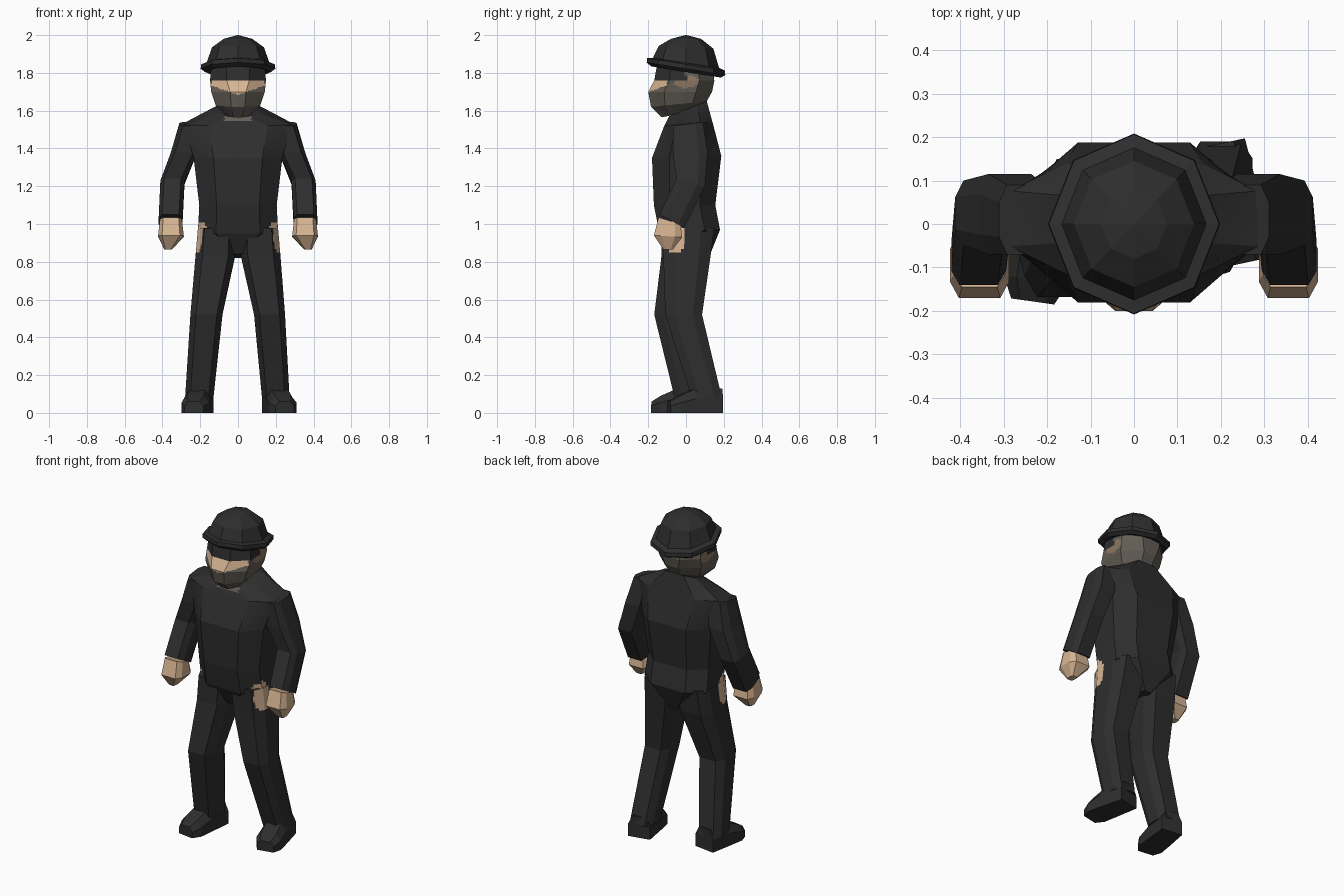
import bpy, bmesh, math
from mathutils import Matrix, Vector

if "Cube" in bpy.data.objects:
    bpy.data.objects.remove(bpy.data.objects["Cube"])


def material(name, rgb):
    m = bpy.data.materials.new(name)
    m.diffuse_color = (*rgb, 1)
    m.use_nodes = True
    m.node_tree.nodes["Principled BSDF"].inputs["Base Color"].default_value = m.diffuse_color
    return m


MATS = [material("black_cloth", (0.027, 0.027, 0.027)),
        material("skin", (0.68, 0.46, 0.29)),
        material("mask_grey", (0.125, 0.112, 0.092)),
        material("shaded_skin", (0.27, 0.19, 0.125))]
BLACK, SKIN, MASK, TAN = range(4)


def ring(zf, zb, cx, w, yf, yb, flat=0.55, cut=0.25):
    """Eight-sided cross-section; height runs from zf (front) to zb (back)."""
    d = yb - yf
    f = w * flat
    pts = [(-f, yf), (f, yf), (w, yf + cut * d), (w, yb - cut * d),
           (f, yb), (-f, yb), (-w, yb - cut * d), (-w, yf + cut * d)]
    return [Vector((cx + x, y, zf + (zb - zf) * (y - yf) / d)) for x, y in pts]


def loft(name, rings, mat=BLACK, rule=None, cuts=0, matrix=None):
    """Skin a list of rings, cap the ends, colour faces by an optional rule."""
    bm = bmesh.new()
    loops = [[bm.verts.new(p) for p in r] for r in rings]
    n = len(loops[0])
    for a, b in zip(loops, loops[1:]):
        for i in range(n):
            bm.faces.new((a[i], a[(i + 1) % n], b[(i + 1) % n], b[i]))
    bm.faces.new(loops[0][::-1])
    bm.faces.new(loops[-1])
    bmesh.ops.remove_doubles(bm, verts=bm.verts, dist=1e-5)
    if cuts:
        bmesh.ops.subdivide_edges(bm, edges=bm.edges[:], cuts=cuts, use_grid_fill=True)
    bmesh.ops.recalc_face_normals(bm, faces=bm.faces)
    if matrix:
        bm.transform(matrix)
    for f in bm.faces:
        f.material_index = rule(f.calc_center_median()) if rule else mat
    me = bpy.data.meshes.new(name)
    bm.to_mesh(me)
    bm.free()
    for m in MATS:
        me.materials.append(m)
    ob = bpy.data.objects.new(name, me)
    bpy.context.collection.objects.link(ob)
    return ob


def inside(c, y, z, ry, rz):
    return ((c.y - y) / ry) ** 2 + ((c.z - z) / rz) ** 2 < 1


def clothing_rule(c):
    # bare patches at the hips and a collar opening
    if abs(c.x) > 0.15 and inside(c, -0.06, 0.93, 0.055, 0.09):
        return SKIN
    if c.z > 1.545 and c.y < -0.06 and abs(c.x) < 0.07:
        return MASK
    return BLACK


def head_rule(c):
    if c.z > 1.757 and c.y < 0.0:
        return BLACK
    if c.y < -0.1 and c.z > 1.685 + abs(c.x) * 0.33:
        return SKIN
    if abs(c.x) > 0.08 and inside(c, -0.0, 1.755, 0.065, 0.035):
        return TAN
    return MASK


# Torso from crotch to collar
loft("torso", [ring(0.84, 0.82, 0, 0.04, -0.08, 0.12),
               ring(0.95, 0.97, 0, 0.212, -0.14, 0.18),
               ring(1.10, 1.10, 0, 0.205, -0.17, 0.155),
               ring(1.35, 1.36, 0, 0.235, -0.18, 0.187),
               ring(1.52, 1.54, 0, 0.285, -0.115, 0.14),
               ring(1.57, 1.65, 0, 0.105, -0.09, 0.11)],
     rule=clothing_rule, cuts=7)

# Neck and head with face covering
loft("neck", [ring(1.48, 1.48, 0, 0.08, -0.07, 0.09),
              ring(1.68, 1.68, 0, 0.08, -0.07, 0.09)], MASK)
loft("head", [ring(1.565, 1.60, 0, 0.06, -0.13, 0.06, 0.4),
              ring(1.62, 1.65, 0, 0.118, -0.185, 0.11, 0.3),
              ring(1.70, 1.70, 0, 0.142, -0.20, 0.138, 0.3),
              ring(1.76, 1.76, 0, 0.148, -0.168, 0.15, 0.4),
              ring(1.86, 1.84, 0, 0.14, -0.15, 0.14, 0.45)],
     rule=head_rule, cuts=9)


# Helmet: eight-sided dome and brim, tipped backwards
def helmet_ring(r, z, tilt):
    pts = []
    for i in range(8):
        a = i * math.pi / 4
        x, y = r * math.cos(a) * 0.95, r * math.sin(a)
        pts.append(Vector((x, y, z - tilt * y)))
    return pts


loft("helmet", [helmet_ring(0.14, 1.815, 0.16), helmet_ring(0.185, 1.805, 0.16),
                helmet_ring(0.208, 1.822, 0.16), helmet_ring(0.206, 1.845, 0.16),
                helmet_ring(0.175, 1.853, 0.15), helmet_ring(0.145, 1.935, 0.05),
                helmet_ring(0.08, 1.98, 0), helmet_ring(0.003, 2.0, 0)])

# Arms and fists, mirrored
for s, side in ((1, "right"), (-1, "left")):
    loft(side + "_arm", [ring(1.52, 1.54, s * 0.25, 0.06, -0.07, 0.09, 0.7),
                         ring(1.38, 1.38, s * 0.285, 0.07, -0.07, 0.115, 0.7),
                         ring(1.24, 1.20, s * 0.347, 0.064, -0.05, 0.10, 0.7),
                         ring(1.05, 0.98, s * 0.357, 0.063, -0.14, -0.01, 0.7)])
    loft(side + "_hand", [ring(1.035, 1.0, s * 0.355, 0.058, -0.145, -0.03, 0.7),
                          ring(0.94, 0.93, s * 0.355, 0.068, -0.17, -0.02, 0.7),
                          ring(0.865, 0.865, s * 0.37, 0.02, -0.12, -0.07, 0.7)], SKIN)

# Legs: the left one steps forward, the right one trails
legs = {"left": [(0.98, -0.112, 0.1, -0.13, 0.15), (0.83, -0.12, 0.105, -0.13, 0.13),
                 (0.52, -0.167, 0.085, -0.168, 0.03), (0.08, -0.205, 0.075, -0.06, 0.10)],
        "right": [(0.98, 0.112, 0.1, -0.13, 0.15), (0.83, 0.12, 0.105, -0.12, 0.13),
                  (0.52, 0.167, 0.082, -0.11, 0.085), (0.08, 0.2, 0.073, 0.03, 0.19)]}
for side, rows in legs.items():
    loft(side + "_leg", [ring(z, z, cx, w, y0, y1, 0.65) for z, cx, w, y0, y1 in rows],
         rule=clothing_rule, cuts=7)


# Shoes, toes turned outwards
def shoe_ring(y, w, h):
    return [Vector((x * w, y, z * h)) for x, z in
            ((-1, 0), (1, 0), (1, 0.6), (0.6, 1), (-0.6, 1), (-1, 0.6))]


for side, x, y, turn in (("left", -0.205, 0.02, -8), ("right", 0.207, 0.105, 12)):
    place = Matrix.Translation((x, y, 0)) @ Matrix.Rotation(math.radians(turn), 4, "Z")
    loft(side + "_shoe", [shoe_ring(0.08, 0.066, 0.13), shoe_ring(-0.07, 0.072, 0.125),
                          shoe_ring(-0.15, 0.074, 0.09), shoe_ring(-0.2, 0.05, 0.06)],
         matrix=place)
